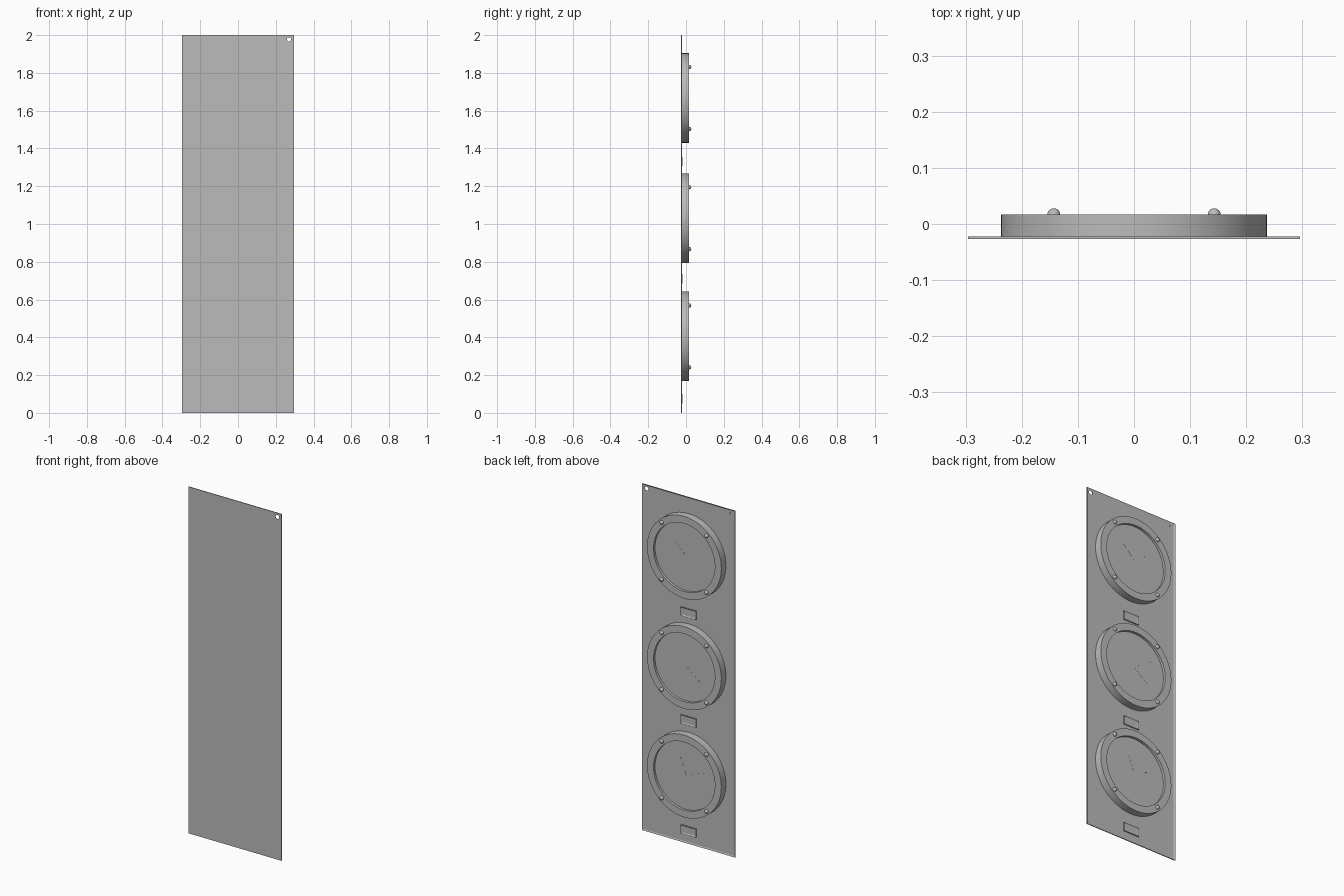
import bpy, bmesh, math
from mathutils import Matrix, Vector

if "Cube" in bpy.data.objects:
    bpy.data.objects.remove(bpy.data.objects["Cube"])

grey = bpy.data.materials.new("plain_grey")
grey.use_nodes = True
GREY = (0.5, 0.5, 0.5, 1)
grey.diffuse_color = GREY
grey.node_tree.nodes["Principled BSDF"].inputs["Base Color"].default_value = GREY

FRONT, SHEET, LIP, RIM, FACE = -0.027, -0.0255, -0.0225, 0.0165, 0.002
HALF = 0.296


def finish(bm, name, smooth=False):
    bmesh.ops.recalc_face_normals(bm, faces=bm.faces)
    mesh = bpy.data.meshes.new(name)
    bm.to_mesh(mesh)
    bm.free()
    mesh.materials.append(grey)
    obj = bpy.data.objects.new(name, mesh)
    bpy.context.collection.objects.link(obj)
    if smooth:
        bpy.ops.object.select_all(action='DESELECT')
        obj.select_set(True)
        bpy.context.view_layer.objects.active = obj
        bpy.ops.object.shade_smooth_by_angle(angle=math.radians(35))
    return obj


def box(bm, x, z, y0, y1, width, height, angle=0):
    m = (Matrix.Translation((x, (y0 + y1) / 2, z)) @ Matrix.Rotation(angle, 4, 'Y')
         @ Matrix.Diagonal((width, y1 - y0, height, 1)))
    bmesh.ops.create_cube(bm, size=1, matrix=m)


def tray(name, z, width, height, y0, y1, floor, border):
    """Slab whose back face is sunk inside a raised border."""
    bm = bmesh.new()
    box(bm, 0, z, y0, y1, width, height)
    bm.normal_update()
    back = max(bm.faces, key=lambda f: f.normal.y)
    bmesh.ops.inset_region(bm, faces=[back], thickness=border)
    for v in back.verts:
        v.co.y = floor
    return finish(bm, name)


def lathe(name, x, z, profile, steps):
    """Spin (radius, y) points around the y axis."""
    bm = bmesh.new()
    verts = [bm.verts.new((r, y, 0)) for r, y in profile]
    edges = [bm.edges.new(pair) for pair in zip(verts, verts[1:])]
    bmesh.ops.spin(bm, geom=verts + edges, cent=(0, 0, 0), axis=(0, 1, 0),
                   angle=math.tau, steps=steps)
    bmesh.ops.remove_doubles(bm, verts=bm.verts, dist=0.00001)
    bmesh.ops.translate(bm, verts=bm.verts, vec=(x, 0, z))
    return finish(bm, name, True)


def hand(name, z, tip, width):
    """Thin pointer from the dial centre to the tip offset."""
    tip = Vector(tip)
    bm = bmesh.new()
    box(bm, tip.x / 2, z + tip.y / 2, FACE - 0.001, FACE + 0.0006,
        width, tip.length, math.atan2(tip.x, tip.y))
    finish(bm, name)


# Backing panel with a raised lip and a corner hole
panel = tray("panel", 1, HALF * 2, 2, FRONT, LIP, SHEET, 0.011)
bm = bmesh.new()
bmesh.ops.create_cone(bm, cap_ends=True, segments=24, radius1=0.0115, radius2=0.0115, depth=0.2,
                      matrix=Matrix.Translation((0.27, 0, 1.977)) @ Matrix.Rotation(math.pi / 2, 4, 'X'))
cutter = finish(bm, "hole_cutter")
cutter.hide_render = True
cut = panel.modifiers.new("corner_hole", 'BOOLEAN')
cut.operation = 'DIFFERENCE'
cut.solver = 'EXACT'
cut.object = cutter
bpy.context.view_layer.objects.active = panel
panel.select_set(True)
bpy.ops.object.modifier_apply(modifier=cut.name)
bpy.data.objects.remove(cutter)

# Small pin in the opposite top corner
lathe("corner_pin", -0.263, 1.977, [(0, SHEET), (0.004, SHEET), (0.004, LIP), (0, LIP)], 12)

# Three dials, each with hands, four studs and a label frame
dials = [("top", 1.667, 1.331, (0.075, 0.075), (-0.115, 0.075)),
         ("middle", 1.031, 0.709, (-0.085, -0.065), (-0.125, 0.08)),
         ("bottom", 0.405, 0.074, (0.036, 0.095), (-0.145, 0.05))]
for name, z, label_z, short_tip, long_tip in dials:
    lathe(name + "_dial", 0, z,
          [(0, SHEET), (0.237, SHEET), (0.237, RIM), (0.196, RIM), (0.196, FACE), (0, FACE)], 72)
    hand(name + "_hour_hand", z, short_tip, 0.008)
    hand(name + "_minute_hand", z, long_tip, 0.005)
    arc = [(0.0115 * math.cos(a), RIM + 0.0115 * math.sin(a))
           for a in (math.pi / 2 * i / 6 for i in range(7))]
    for sx in (-1, 1):
        for sz in (-1, 1):
            lathe(name + "_stud", sx * 0.143, z + sz * 0.164, arc, 20)
    tray(name + "_label_frame", label_z, 0.1, 0.05, SHEET, -0.0195, -0.0235, 0.009)
